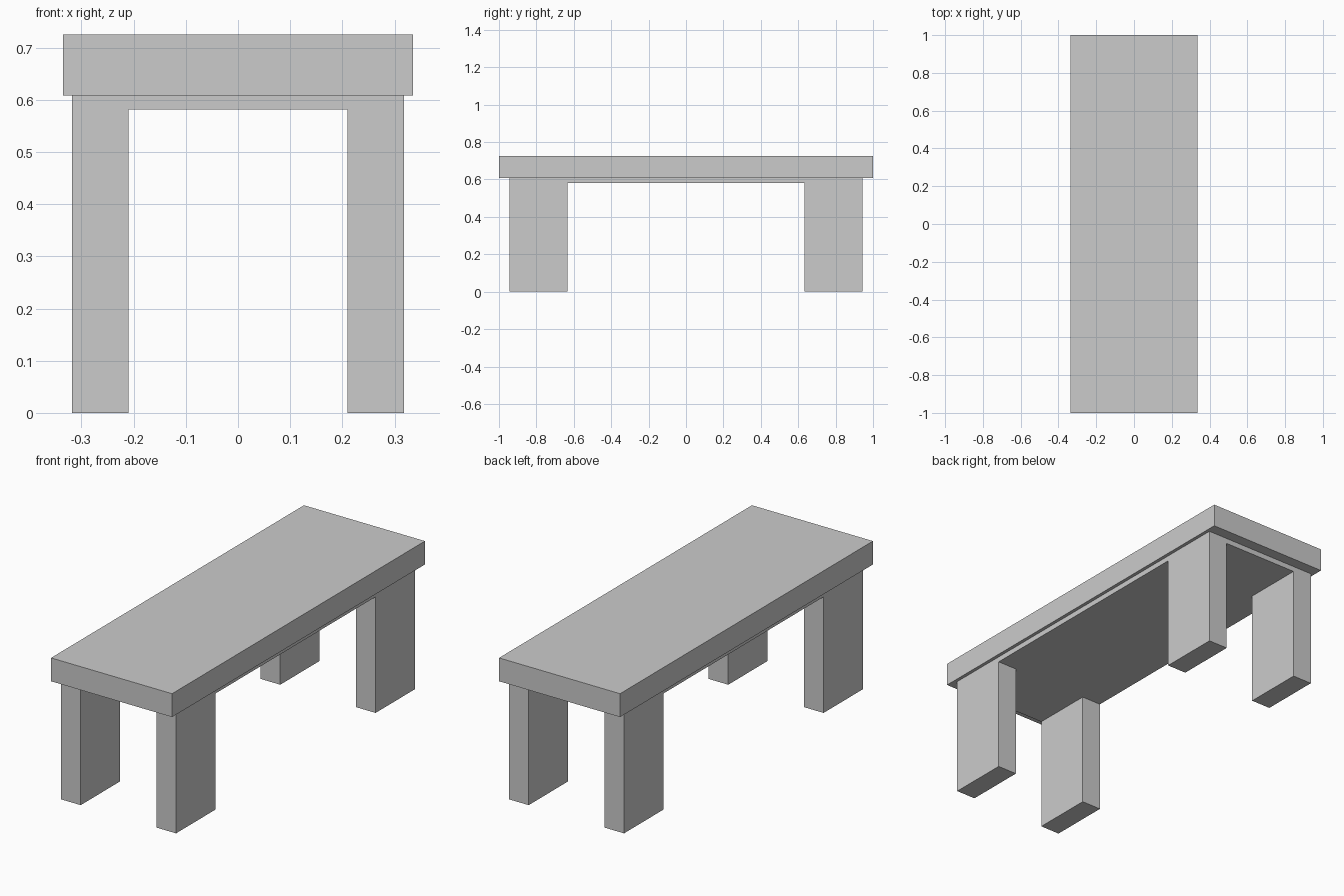
import bpy

if "Cube" in bpy.data.objects:
    bpy.data.objects.remove(bpy.data.objects["Cube"])


def box(name, lo, hi):
    """Axis-aligned box between two corners."""
    centre = [(a + b) / 2 for a, b in zip(lo, hi)]
    bpy.ops.mesh.primitive_cube_add(size=1, location=centre)
    ob = bpy.context.object
    ob.name = name
    ob.scale = [b - a for a, b in zip(lo, hi)]
    bpy.ops.object.transform_apply(location=False, rotation=False, scale=True)
    return ob


TOP_Z, SLAB_Z, FRAME_Z = 0.725, 0.608, 0.581
OUT_X, OUT_Y = 0.318, 0.944   # outer faces of frame and legs
IN_X, IN_Y = 0.21, 0.634      # inner faces of legs

# Thick overhanging top
box("table_top", (-0.335, -1, SLAB_Z), (0.335, 1, TOP_Z))

# Thin solid panel under the top, flush with the legs
box("under_panel", (-OUT_X, -OUT_Y, FRAME_Z), (OUT_X, OUT_Y, SLAB_Z))

# Four block legs
for sx, side in ((-1, "left"), (1, "right")):
    for sy, end in ((-1, "front"), (1, "back")):
        xs = sorted((sx * IN_X, sx * OUT_X))
        ys = sorted((sy * IN_Y, sy * OUT_Y))
        box(f"{end}_{side}_leg", (xs[0], ys[0], 0), (xs[1], ys[1], FRAME_Z))
